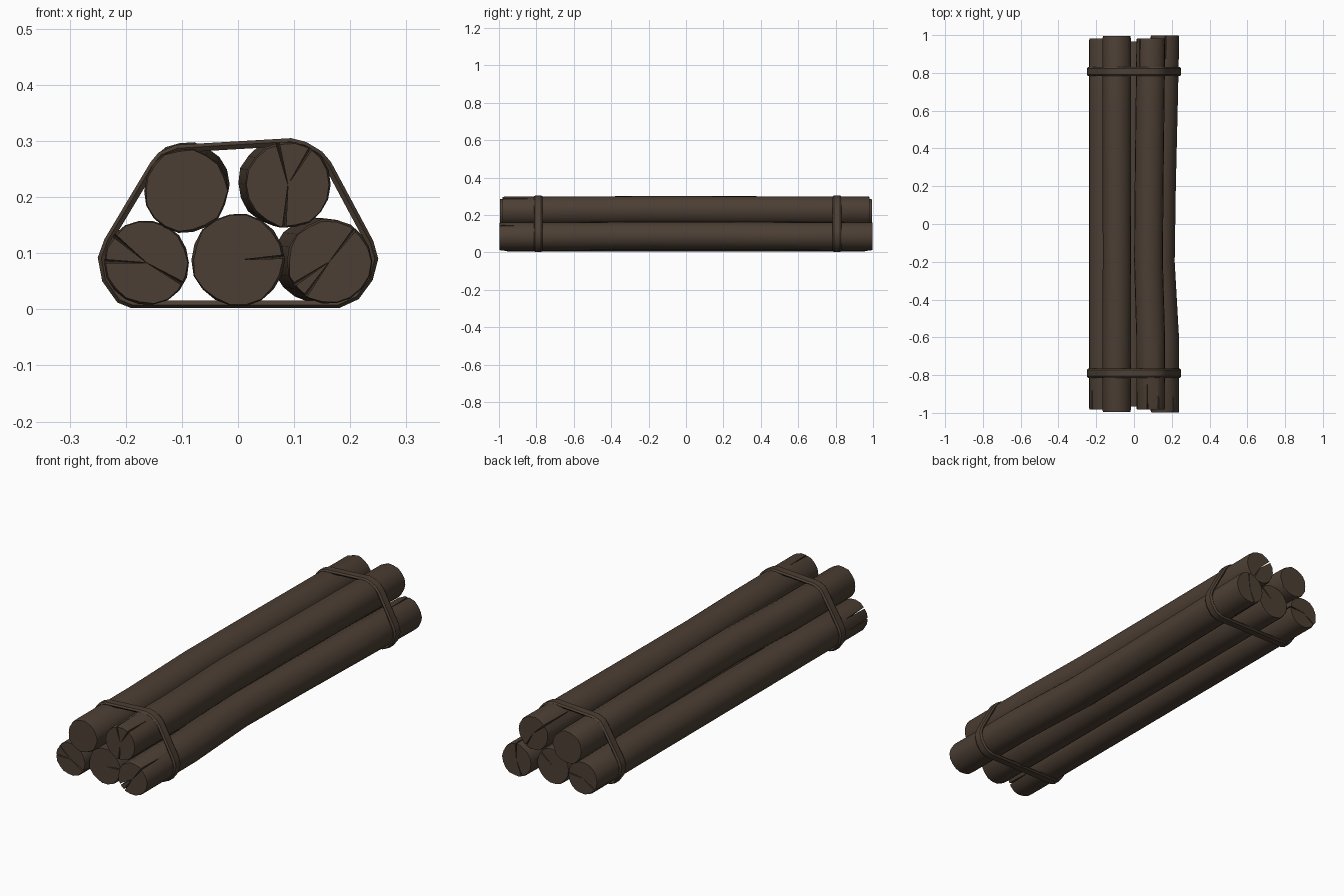
import bpy, bmesh, math, random
from mathutils import Vector

random.seed(4)
cube = bpy.data.objects.get("Cube")
if cube:
    bpy.data.objects.remove(cube, do_unlink=True)

bark = bpy.data.materials.new("dark_brown_wood")
bark.use_nodes = True
colour = (0.072, 0.049, 0.034, 1)
bark.diffuse_color = colour
bark.node_tree.nodes["Principled BSDF"].inputs["Base Color"].default_value = colour


def make_object(name, bm):
    bmesh.ops.recalc_face_normals(bm, faces=bm.faces)
    mesh = bpy.data.meshes.new(name)
    bm.to_mesh(mesh)
    bm.free()
    mesh.materials.append(bark)
    obj = bpy.data.objects.new(name, mesh)
    bpy.context.collection.objects.link(obj)
    return obj


def activate(obj):
    bpy.ops.object.select_all(action="DESELECT")
    obj.select_set(True)
    bpy.context.view_layer.objects.active = obj


def bridge(bm, loops, closed=False):
    # Quads between successive rings of vertices
    pairs = zip(loops, loops[1:] + loops[:1]) if closed else zip(loops, loops[1:])
    for a, b in pairs:
        n = len(a)
        for i in range(n):
            j = (i + 1) % n
            bm.faces.new((a[i], a[j], b[j], b[i]))


def make_log(name, x, z, radius, half, bend, sides=18):
    # Round log with a gentle crook and slightly worn ends
    stations = [(-half, 0, .965), (-half + .012, 0, 1), (-.6, .05, 1), (-.2, 1, 1),
                (.2, .75, 1), (.6, .35, 1), (half - .012, 0, 1), (half, 0, .965)]
    wobble = [random.uniform(.985, 1.015) for _ in range(sides)]
    bm = bmesh.new()
    rings = []
    for y, w, size in stations:
        ring = []
        for i in range(sides):
            a = math.tau * i / sides
            r = radius * size * wobble[i]
            if size < 1:
                r *= random.uniform(.97, 1.02)
            ring.append(bm.verts.new((x + bend[0] * w + r * math.cos(a), y,
                                      z + bend[1] * w + r * math.sin(a))))
        rings.append(ring)
    bridge(bm, rings)
    bm.faces.new(rings[0])
    bm.faces.new(rings[-1])
    return make_object(name, bm)


def cut_crack(log, x, z, radius, half, end, angle, start, depth):
    # Thin wedge split, widest and deepest at the rim
    along = Vector((math.cos(angle), 0, math.sin(angle)))
    across = Vector((-along.z, 0, along.x)) * .004
    centre = Vector((x, 0, z))
    rim = centre + along * radius * 1.15
    inner = centre + along * radius * start
    out = Vector((0, end * (half + .01), 0))
    deep = Vector((0, end * (half - depth), 0))
    bm = bmesh.new()
    for p in (inner + out, rim + across + out, rim - across + out, rim + deep):
        bm.verts.new(p)
    bmesh.ops.convex_hull(bm, input=bm.verts)
    cutter = make_object("crack_cutter", bm)
    cutter.hide_render = True
    mod = log.modifiers.new("crack", "BOOLEAN")
    mod.operation = "DIFFERENCE"
    mod.solver = "EXACT"
    mod.object = cutter
    activate(log)
    bpy.ops.object.modifier_apply(modifier=mod.name)
    bpy.data.objects.remove(cutter, do_unlink=True)


def make_strap(name, y, outline):
    # Flat band with softened edges following the bundle outline
    section = [(.014, -.018), (.006, -.024), (0, -.016),
               (0, .016), (.006, .024), (.014, .018)]
    pts = [Vector(p) for p in outline]
    bm = bmesh.new()
    loops = []
    for i, p in enumerate(pts):
        a = (p - pts[i - 1]).normalized()
        b = (pts[(i + 1) % len(pts)] - p).normalized()
        normal = Vector((-(a + b).y, (a + b).x)).normalized()
        stretch = 1 / max(.5, math.sqrt((1 + a.dot(b)) / 2))
        loop = []
        for inset, dy in section:
            q = p + normal * inset * stretch
            loop.append(bm.verts.new((q.x, y + dy, q.y)))
        loops.append(loop)
    bridge(bm, loops, closed=True)
    return make_object(name, bm)


# Logs: name, x, z, radius, half length, bend, crack angles (degrees) with starts
logs = [
    ("lower_right_side_log", -.163, .083, .076, .982, (0, 0),
     [(178, -.1), (330, -.1), (140, -.1)]),
    ("lower_middle_log", 0, .088, .083, .966, (0, 0), [(4, 0)]),
    ("lower_left_side_log", .163, .085, .076, .998, (-.024, .003),
     [(213, -.05), (52, -.1), (235, -.1)]),
    ("upper_right_side_log", -.093, .211, .075, .995, (.002, .012), []),
    ("upper_left_side_log", .089, .222, .077, .982, (-.012, .003),
     [(104, -.1), (265, -.1), (58, 0)]),
]
finished = []
for name, x, z, r, half, bend, cracks in logs:
    log = make_log(name, x, z, r, half, bend)
    for degrees, start in cracks:
        cut_crack(log, x, z, r, half, -1, math.radians(degrees), start, .16)
    for degrees, start in cracks[:2]:
        cut_crack(log, x, z, r, half, 1, math.radians(degrees + 35), start, .22)
    finished.append(log)

# Straps around both ends
outline = [(-.19, .002), (.18, .002), (.215, .018), (.24, .052), (.25, .09),
           (.241, .122), (.166, .262), (.15, .281), (.122, .298), (.095, .305),
           (-.11, .293), (-.141, .28), (-.156, .262), (-.238, .125), (-.25, .092),
           (-.242, .05), (-.215, .012)]
for name, y in (("front_strap", -.79), ("back_strap", .807)):
    finished.append(make_strap(name, y, outline))

for obj in finished:
    activate(obj)
    bpy.ops.object.shade_smooth_by_angle(angle=math.radians(35))
